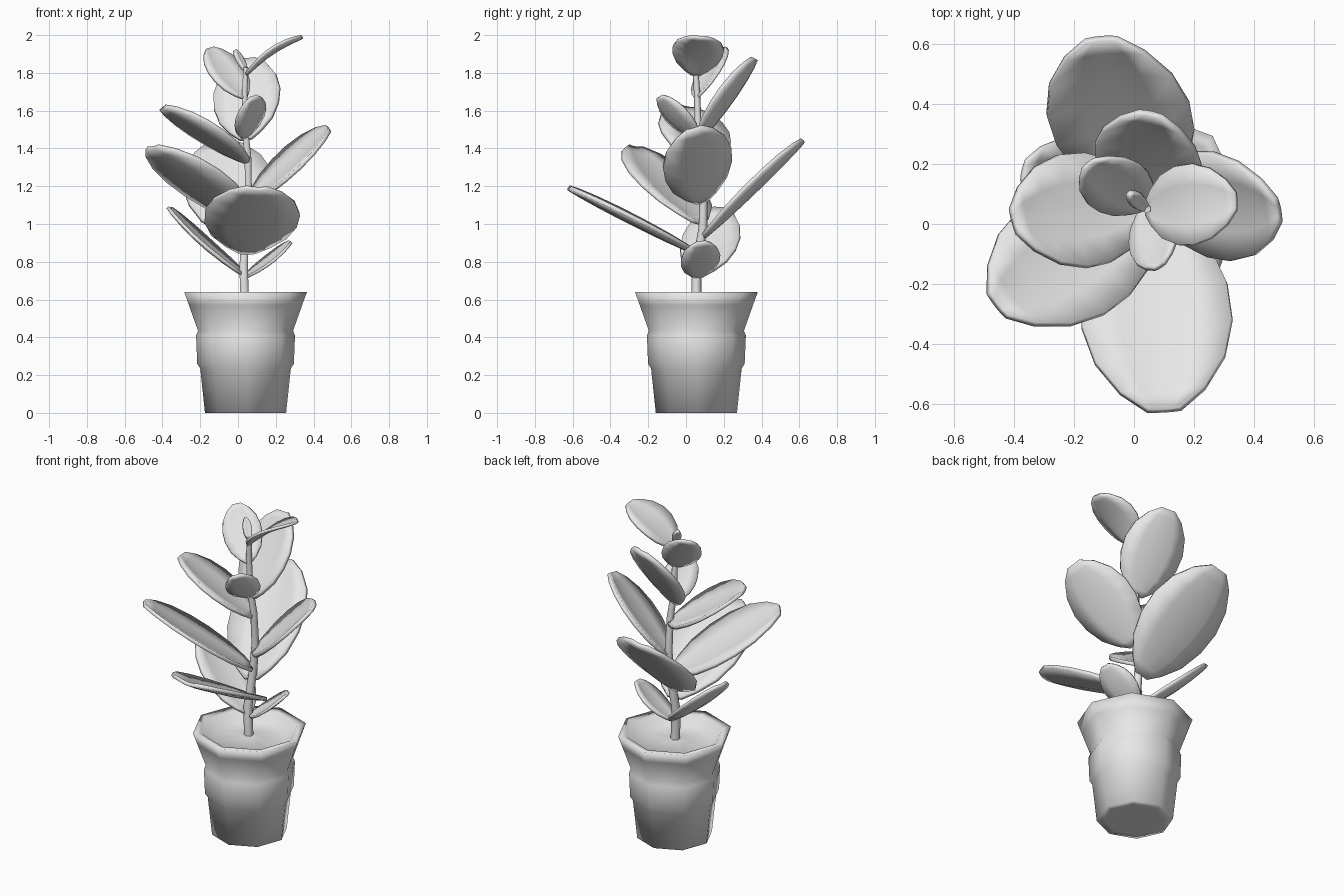
import bpy, bmesh, math
from mathutils import Vector, Matrix

if "Cube" in bpy.data.objects:
    bpy.data.objects.remove(bpy.data.objects["Cube"], do_unlink=True)

# One plain grey for everything
grey = bpy.data.materials.new("plain_grey")
grey.use_nodes = True
grey.diffuse_color = (0.8, 0.8, 0.8, 1)
grey.node_tree.nodes["Principled BSDF"].inputs["Base Color"].default_value = (0.8, 0.8, 0.8, 1)


def finish(name, bm, angle):
    bmesh.ops.recalc_face_normals(bm, faces=bm.faces)
    mesh = bpy.data.meshes.new(name)
    bm.to_mesh(mesh)
    bm.free()
    mesh.materials.append(grey)
    obj = bpy.data.objects.new(name, mesh)
    bpy.context.collection.objects.link(obj)
    bpy.ops.object.select_all(action="DESELECT")
    obj.select_set(True)
    bpy.context.view_layer.objects.active = obj
    bpy.ops.object.shade_smooth_by_angle(angle=math.radians(angle))
    return obj


def lathe(name, profile, center, sides=8, turn=2):
    """Turn (radius, height) points around a vertical axis and close both ends."""
    bm = bmesh.new()
    rings = []
    for r, z in profile:
        rings.append([bm.verts.new((center[0] + r * math.cos(a), center[1] + r * math.sin(a), z))
                      for a in (math.radians(turn) + math.tau * i / sides for i in range(sides))])
    for low, high in zip(rings, rings[1:]):
        for i in range(sides):
            j = (i + 1) % sides
            bm.faces.new((low[i], low[j], high[j], high[i]))
    bm.faces.new(rings[0])
    bm.faces.new(rings[-1])
    return finish(name, bm, 130)


# Pot with a flared collar, sloping inside to the soil
lathe("pot", [(0.17, 0), (0.215, 0), (0.24, 0.235), (0.256, 0.26), (0.262, 0.41), (0.252, 0.435),
              (0.30, 0.57), (0.325, 0.64), (0.275, 0.632), (0.22, 0.58), (0.05, 0.6)],
      (0.04, 0.055))

# Stem, thinner towards the top
path = [(0.035, 0.055, 0.58), (0.03, 0.055, 0.78), (0.04, 0.09, 0.98), (0.055, 0.092, 1.15),
        (0.053, 0.08, 1.35), (0.038, 0.065, 1.5), (0.035, 0.058, 1.7), (0.042, 0.05, 1.83)]
curve = bpy.data.curves.new("stem", "CURVE")
curve.dimensions = "3D"
curve.bevel_depth = 0.027
curve.bevel_resolution = 1
curve.use_fill_caps = True
spline = curve.splines.new("POLY")
spline.points.add(len(path) - 1)
for i, (point, co) in enumerate(zip(spline.points, path)):
    point.co = (*co, 1)
    point.radius = 1 - 0.45 * i / (len(path) - 1)
curve.materials.append(grey)
bpy.context.collection.objects.link(bpy.data.objects.new("stem", curve))

# Leaf outline: (position along the leaf, share of the full half width)
OUTLINE = [(0, 0.18), (0.08, 0.46), (0.22, 0.79), (0.4, 0.97), (0.58, 1),
           (0.76, 0.86), (0.91, 0.56), (1, 0.22)]


def leaf(name, base, tip, width, roll=0, arch=0.0, thickness=0.022):
    """A slightly cupped oval blade from the stem to its tip; positive roll dips its right edge."""
    base, tip = Vector(base), Vector(tip)
    axis = tip - base
    side = axis.cross(Vector((0, 0, 1))).normalized()
    side.rotate(Matrix.Rotation(math.radians(roll), 3, axis))
    up = side.cross(axis).normalized()
    bm = bmesh.new()
    rows = []
    for t, share in OUTLINE:
        row = []
        for s in (-1, -0.5, 0, 0.5, 1):
            half = share * width / 2
            lift = 0.14 * half * s * s + arch * math.sin(math.pi * t) - 0.06 * half
            row.append(bm.verts.new(base + axis * t + side * half * s + up * lift))
        rows.append(row)
    for a, b in zip(rows, rows[1:]):
        for i in range(len(a) - 1):
            bm.faces.new((a[i], a[i + 1], b[i + 1], b[i]))
    obj = finish(name, bm, 80)
    solid = obj.modifiers.new("thickness", "SOLIDIFY")
    solid.thickness = thickness
    solid.offset = 0


# Leaves from the bottom of the stem to the top
leaf("lowest_left_leaf", (0.04, 0.07, 0.72), (0.28, 0.08, 0.905), 0.21, 10, -0.01, 0.016)
leaf("lowest_right_leaf", (0.03, 0.07, 0.73), (-0.365, 0.18, 1.085), 0.31, 3, -0.015, 0.018)
leaf("low_front_leaf", (0.045, 0.05, 0.85), (0.1, -0.62, 1.19), 0.5, -3)
leaf("low_back_leaf", (0.025, 0.09, 0.93), (-0.11, 0.615, 1.435), 0.48, -14)
leaf("middle_right_leaf", (0.05, 0.065, 1.01), (-0.455, -0.27, 1.405), 0.45, 8)
leaf("middle_left_leaf", (0.06, 0.085, 1.12), (0.48, 0.045, 1.505), 0.38, 23)
leaf("high_right_leaf", (0.05, 0.08, 1.33), (-0.4, 0.01, 1.615), 0.39, 11)
leaf("high_back_leaf", (0.04, 0.065, 1.45), (0.055, 0.365, 1.875), 0.36, -11)
leaf("high_front_leaf", (0.04, 0.06, 1.46), (0.085, -0.14, 1.675), 0.19, 26, -0.01, 0.016)
leaf("top_right_leaf", (0.035, 0.055, 1.67), (-0.15, 0.2, 1.93), 0.22, -19, 0, 0.016)
leaf("top_left_leaf", (0.042, 0.05, 1.79), (0.34, 0.075, 1.99), 0.27, -5, 0.025, 0.016)
leaf("top_bud", (0.042, 0.05, 1.81), (-0.015, 0.1, 1.92), 0.05, 0, 0, 0.02)
